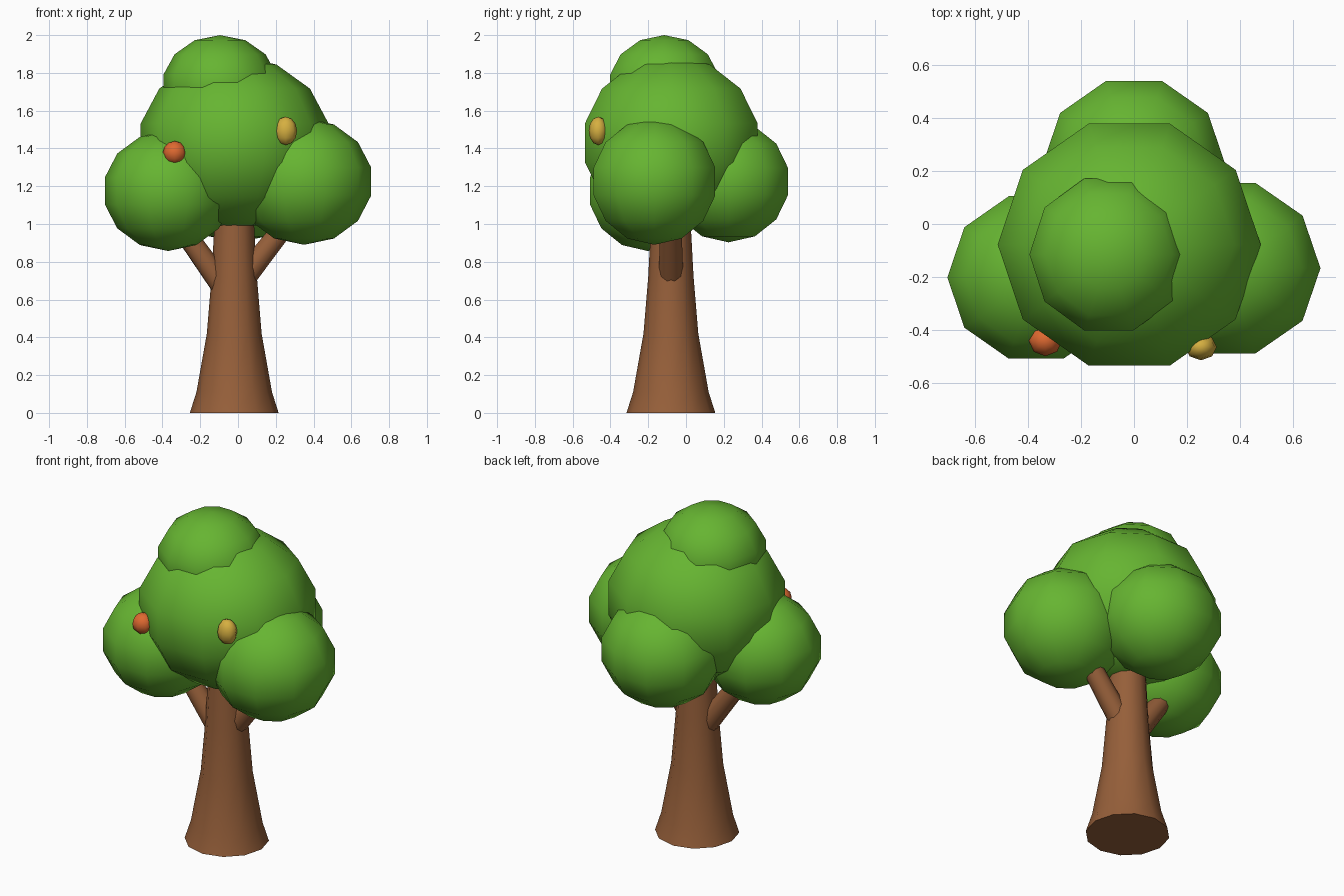
import bpy, bmesh, math
from mathutils import Matrix, Vector

cube = bpy.data.objects.get("Cube")
if cube:
    bpy.data.objects.remove(cube, do_unlink=True)


def material(name, rgb):
    m = bpy.data.materials.new(name)
    m.use_nodes = True
    m.diffuse_color = (*rgb, 1)
    bsdf = next(n for n in m.node_tree.nodes if n.type == 'BSDF_PRINCIPLED')
    bsdf.inputs["Base Color"].default_value = (*rgb, 1)
    return m


LEAF = material("leaf_green", (0.133, 0.46, 0.031))
BARK = material("bark_brown", (0.305, 0.115, 0.042))
ORANGE = material("fruit_orange", (0.73, 0.14, 0.03))
YELLOW = material("fruit_yellow", (0.67, 0.43, 0.052))


def finish(name, bm, mat, location=(0, 0, 0)):
    bmesh.ops.recalc_face_normals(bm, faces=bm.faces)
    for f in bm.faces:
        f.smooth = len(f.verts) <= 4      # end caps stay flat
    for e in bm.edges:
        if any(not f.smooth for f in e.link_faces):
            e.smooth = False
    mesh = bpy.data.meshes.new(name)
    bm.to_mesh(mesh)
    bm.free()
    mesh.materials.append(mat)
    ob = bpy.data.objects.new(name, mesh)
    ob.location = location
    bpy.context.collection.objects.link(ob)
    return ob


def ball(name, center, radii, mat, segments=10, rings=7):
    bm = bmesh.new()
    bmesh.ops.create_uvsphere(bm, u_segments=segments, v_segments=rings, radius=1)
    # Put a corner of the outline on the x axis
    bmesh.ops.rotate(bm, verts=bm.verts, matrix=Matrix.Rotation(math.pi / 2, 3, 'Z'))
    bmesh.ops.scale(bm, verts=bm.verts, vec=radii)
    return finish(name, bm, mat, center)


def turned(name, profile, sides, mat, location):
    """Capped solid of revolution from (radius, height) pairs."""
    bm = bmesh.new()
    loops = [[bm.verts.new((r * math.cos(math.tau * i / sides),
                            r * math.sin(math.tau * i / sides), z))
              for i in range(sides)] for r, z in profile]
    for low, high in zip(loops, loops[1:]):
        for i in range(sides):
            j = (i + 1) % sides
            bm.faces.new((low[i], low[j], high[j], high[i]))
    bm.faces.new(loops[0])
    bm.faces.new(loops[-1])
    return finish(name, bm, mat, location)


# Flared trunk
turned("trunk", [(0.235, 0), (0.2, 0.11), (0.145, 0.42), (0.12, 0.72), (0.105, 1.0)],
       12, BARK, (-0.02, -0.08, 0))

# Branches reaching into the side foliage
for name, start, end in (
        ("right_branch", (-0.05, -0.08, 0.63), (-0.3, -0.1, 0.98)),
        ("left_branch", (0.02, -0.08, 0.7), (0.28, -0.08, 1.03))):
    axis = Vector(end) - Vector(start)
    branch = turned(name, [(0.066, 0), (0.055, axis.length)], 10, BARK, start)
    branch.rotation_mode = 'QUATERNION'
    branch.rotation_quaternion = axis.to_track_quat('Z', 'Y')

# Foliage clumps
ball("main_foliage", (-0.018, -0.078, 1.43), (0.51, 0.493, 0.46), LEAF)
ball("top_foliage", (-0.095, -0.115, 1.73), (0.308, 0.31, 0.27), LEAF)
ball("left_foliage", (0.35, -0.167, 1.225), (0.364, 0.347, 0.335), LEAF)
ball("right_foliage", (-0.37, -0.202, 1.175), (0.344, 0.331, 0.318), LEAF)
ball("back_foliage", (0.0, 0.225, 1.225), (0.354, 0.34, 0.322), LEAF)

# Fruit
ball("orange_fruit", (-0.335, -0.44, 1.377), (0.063, 0.06, 0.062), ORANGE, 8, 6)
ball("yellow_fruit", (0.253, -0.465, 1.493), (0.06, 0.05, 0.075), YELLOW, 8, 6)
